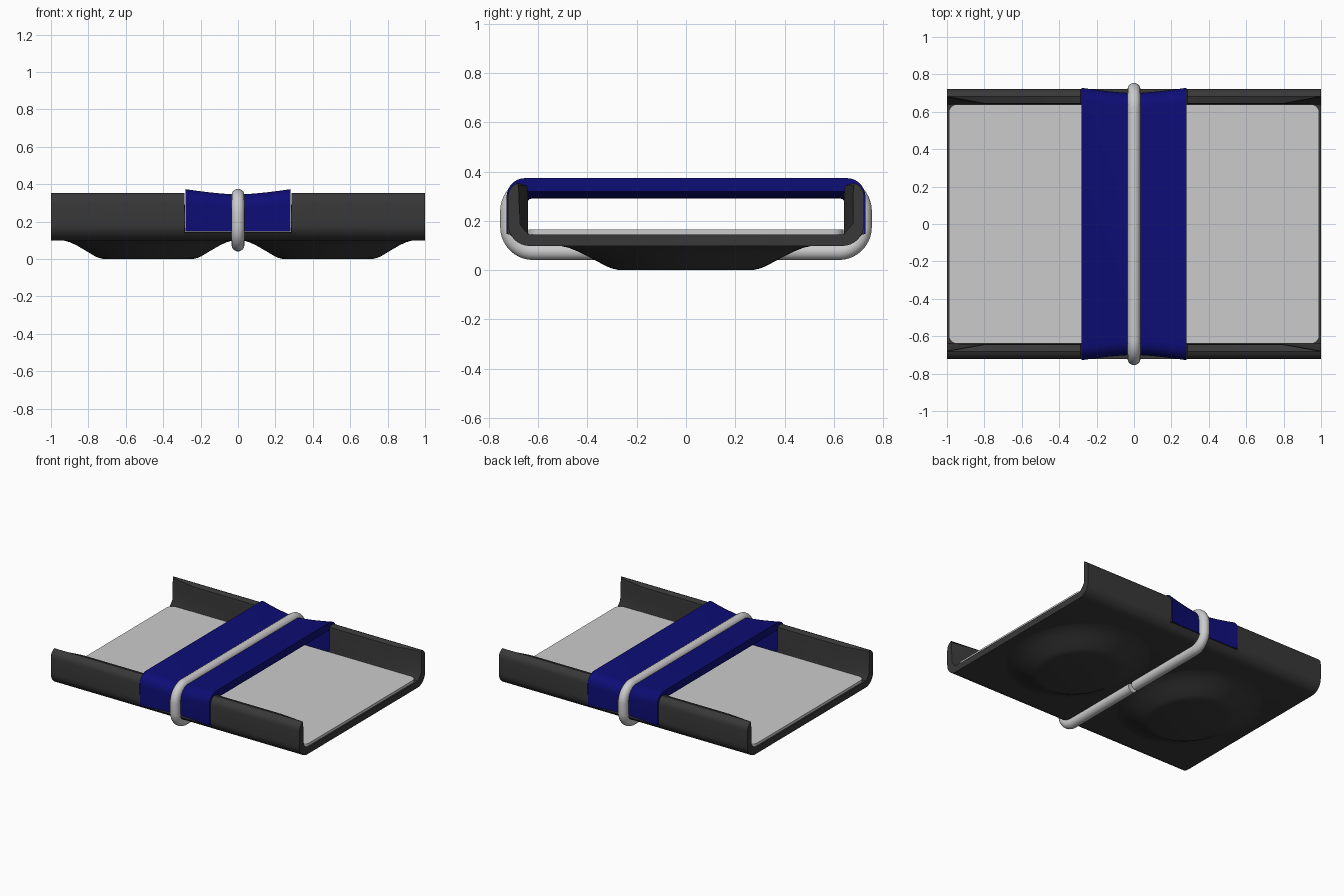
import bpy, bmesh
from math import sin, cos, pi, radians

if "Cube" in bpy.data.objects:
    bpy.data.objects.remove(bpy.data.objects["Cube"])


def paint(name, rgb):
    m = bpy.data.materials.new(name)
    m.diffuse_color = (*rgb, 1)
    m.use_nodes = True
    m.node_tree.nodes["Principled BSDF"].inputs["Base Color"].default_value = m.diffuse_color
    return m


def finish(bm, name, mat=None, angle=35):
    bmesh.ops.recalc_face_normals(bm, faces=bm.faces)
    me = bpy.data.meshes.new(name)
    bm.to_mesh(me)
    bm.free()
    ob = bpy.data.objects.new(name, me)
    bpy.context.collection.objects.link(ob)
    if mat:
        me.materials.append(mat)
    bpy.ops.object.select_all(action='DESELECT')
    bpy.context.view_layer.objects.active = ob
    ob.select_set(True)
    bpy.ops.object.shade_smooth_by_angle(angle=radians(angle))
    return ob


def arc(cy, cz, r, a0, a1, n=8):
    angles = [radians(a0 + (a1 - a0) * i / n) for i in range(n + 1)]
    return [(cy + r * cos(a), cz + r * sin(a)) for a in angles]


def mirrored(half):
    """Closes a half profile (y > 0) into a symmetric loop."""
    return half + [(-y, z) for y, z in reversed(half)]


def loft(name, sections, mat):
    """Skins (x, [(y, z)...]) sections along x and caps the ends."""
    bm = bmesh.new()
    rings = [[bm.verts.new((x, y, z)) for y, z in loop] for x, loop in sections]
    n = len(rings[0])
    for a, b in zip(rings, rings[1:]):
        for i in range(n):
            j = (i + 1) % n
            bm.faces.new((a[i], a[j], b[j], b[i]))
    bm.faces.new(rings[0])
    bm.faces.new(rings[-1])
    bmesh.ops.triangulate(bm, faces=[f for f in bm.faces if len(f.verts) > 4])
    return finish(bm, name, mat)


dark = paint("dark_plastic", (0.04, 0.04, 0.04))
blue = paint("blue_fabric", (0.004, 0.004, 0.18))


# Tray: U channel, walls thinner at the ends and cut down where the strap passes
def tray_profile(inner, top=0.355):
    half = arc(0.635, 0.185, 0.087, -90, 0)
    half += arc(0.667, 0.3, 0.055, 0, 75, 6)
    half += [(inner + 0.003, 0.343), (inner, 0.31), (inner, 0.19), (0.64, 0.145)]
    return mirrored([(y, min(z, top)) for y, z in half])


wall, thin, low = tray_profile(0.642), tray_profile(0.678), tray_profile(0.642, 0.145)
loft("tray", [(-1, thin), (-0.8, wall), (-0.285, wall), (-0.284, low),
              (0.284, low), (0.285, wall), (0.8, wall), (1, thin)], dark)

# Padded plate lying in the tray, with rounded corners
bm = bmesh.new()
outline = []
for cx, cy, a in ((0.945, 0.595, 0), (-0.945, 0.595, 90), (-0.945, -0.595, 180), (0.945, -0.595, 270)):
    outline += arc(cx, cy, 0.045, a, a + 90, 6)
base = bm.faces.new([bm.verts.new((x, y, 0.14)) for x, y in outline])
up = bmesh.ops.extrude_face_region(bm, geom=[base])
bmesh.ops.translate(bm, vec=(0, 0, 0.024), verts=[v for v in up['geom'] if isinstance(v, bmesh.types.BMVert)])
finish(bm, "plate")

# Two shallow feet bulging below the tray
foot = [(0.475, 0.104), (0.45, 0.098), (0.42, 0.09), (0.385, 0.074), (0.335, 0.045),
        (0.285, 0.015), (0.265, 0.006), (0.24, 0)]
N = 64
for side, cx in (("left", -0.48), ("right", 0.48)):
    bm = bmesh.new()
    rings = [[bm.verts.new((cx + r * cos(2 * pi * i / N), 1.13 * r * sin(2 * pi * i / N), z))
              for i in range(N)] for r, z in foot]
    for a, b in zip(rings, rings[1:]):
        for i in range(N):
            j = (i + 1) % N
            bm.faces.new((a[i], a[j], b[j], b[i]))
    bm.faces.new(rings[-1])
    finish(bm, side + "_foot", dark)


# Strap: inverted U band, pinched in at the middle by the clip
def strap_profile(x):
    f = 0.028 * (abs(x) / 0.28) ** 1.5
    y, z, t = 0.7 + f, 0.345 + f, 0.055
    outer = [(y, 0.147)] + arc(y - 0.075, z - 0.075, 0.075, 0, 90)
    inner = [(y - t, 0.147)] + arc(y - 0.075, z - 0.075, 0.02, 0, 90)
    left = [(-a, b) for a, b in reversed(outer)]
    left_in = [(-a, b) for a, b in inner]
    return outer + left + left_in + inner[::-1]


loft("strap", [(x, strap_profile(x)) for x in [0.28 * i / 8 for i in range(-8, 9)]], blue)

# Wire clip: rounded rectangle around everything, split underneath
half = [(0.015, 0.075)] + arc(0.62, 0.175, 0.1, -90, 0, 10) + arc(0.62, 0.24, 0.1, 0, 90, 10)
path = half + [(-y, z) for y, z in reversed(half)]
cu = bpy.data.curves.new("wire_clip", 'CURVE')
cu.dimensions = '3D'
cu.bevel_depth = 0.035
cu.bevel_resolution = 5
cu.use_fill_caps = True
sp = cu.splines.new('POLY')
sp.points.add(len(path) - 1)
for p, (y, z) in zip(sp.points, path):
    p.co = (0, y, z, 1)
clip = bpy.data.objects.new("wire_clip", cu)
bpy.context.collection.objects.link(clip)
